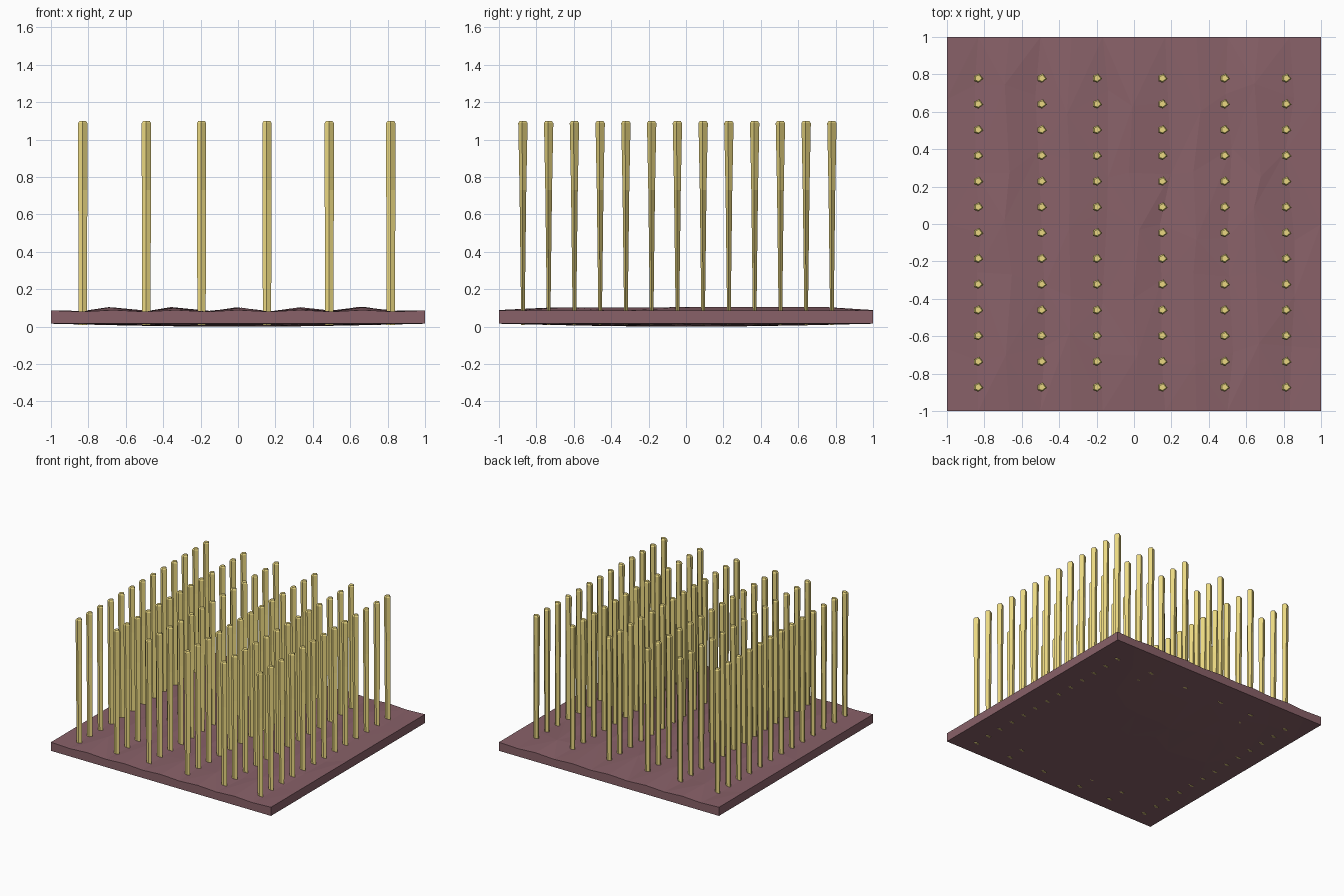
import bpy, bmesh, math, random

if "Cube" in bpy.data.objects:
    bpy.data.objects.remove(bpy.data.objects["Cube"])

random.seed(4)


def material(name, rgb):
    m = bpy.data.materials.new(name)
    m.diffuse_color = (*rgb, 1)
    m.use_nodes = True
    m.node_tree.nodes["Principled BSDF"].inputs["Base Color"].default_value = m.diffuse_color
    return m


def add_object(name, mesh, loc=(0, 0, 0)):
    ob = bpy.data.objects.new(name, mesh)
    ob.location = loc
    bpy.context.collection.objects.link(ob)
    return ob


def finish(bm, name, mat):
    bmesh.ops.recalc_face_normals(bm, faces=bm.faces)
    mesh = bpy.data.meshes.new(name)
    bm.to_mesh(mesh)
    bm.free()
    mesh.materials.append(mat)
    return mesh


soil_mat = material("soil", (0.25, 0.12, 0.14))
straw_mat = material("straw", (0.82, 0.68, 0.22))

# Soil slab: irregular low-poly ridges between the crop rows, bowed underside
NX, NY = 12, 6
bm = bmesh.new()
top, bottom = {}, {}
for i in range(NX + 1):
    for j in range(NY + 1):
        x, y = -1 + 2 * i / NX, -1 + 2 * j / NY
        edge_x, edge_y = i in (0, NX), j in (0, NY)
        ridge = i % 2 == 0 and not edge_x
        z = 0.087
        if not edge_x:
            z = random.uniform(0.094, 0.106) if ridge else random.uniform(0.076, 0.086)
            if edge_y:
                z = 0.089 if ridge else 0.08
        if not edge_x and not edge_y:
            x += random.uniform(-0.03, 0.03)
            y += random.uniform(-0.09, 0.09)
        top[i, j] = bm.verts.new((x, y, z))
        bow = math.cos(x * math.pi / 2) * math.cos(y * math.pi / 2)
        bottom[i, j] = bm.verts.new((x, y, 0.016 - 0.016 * max(bow, 0)))

for i in range(NX):
    for j in range(NY):
        for layer in (top, bottom):
            a, b, c, d = (layer[k] for k in
                          ((i, j), (i + 1, j), (i + 1, j + 1), (i, j + 1)))
            tris = ((a, b, c), (a, c, d)) if (i + j) % 2 else ((a, b, d), (b, c, d))
            for t in tris:
                bm.faces.new(t)

# Slab side walls
for j0 in (0, NY):
    for i in range(NX):
        bm.faces.new((top[i, j0], top[i + 1, j0], bottom[i + 1, j0], bottom[i, j0]))
for i0 in (0, NX):
    for j in range(NY):
        bm.faces.new((top[i0, j], top[i0, j + 1], bottom[i0, j + 1], bottom[i0, j]))
add_object("soil_slab", finish(bm, "soil_slab", soil_mat))

# Crop stalk: five-sided, deep in x, narrowing sideways to the root, small bevelled tip
section = [(-0.025, 0.012), (-0.025, -0.016), (-0.002, -0.025), (0.025, -0.004), (0.003, 0.025)]
levels = [(0.01, 0.88, 0.36), (0.73, 0.98, 0.72), (1.088, 1, 1), (1.1, 0.7, 0.7)]
bm = bmesh.new()
rings = [[bm.verts.new((x * sx, y * sy, z)) for x, y in section] for z, sx, sy in levels]
n = len(section)
for lo, hi in zip(rings, rings[1:]):
    for k in range(n):
        bm.faces.new((lo[k], lo[(k + 1) % n], hi[(k + 1) % n], hi[k]))
bm.faces.new(rings[0])
bm.faces.new(rings[-1])
stalk_mesh = finish(bm, "stalk", straw_mat)

# Six crop rows of thirteen stalks
for x in (-0.83, -0.49, -0.195, 0.155, 0.488, 0.817):
    for j in range(13):
        add_object("stalk", stalk_mesh, (x, -0.872 + j * 1.652 / 12, 0))
